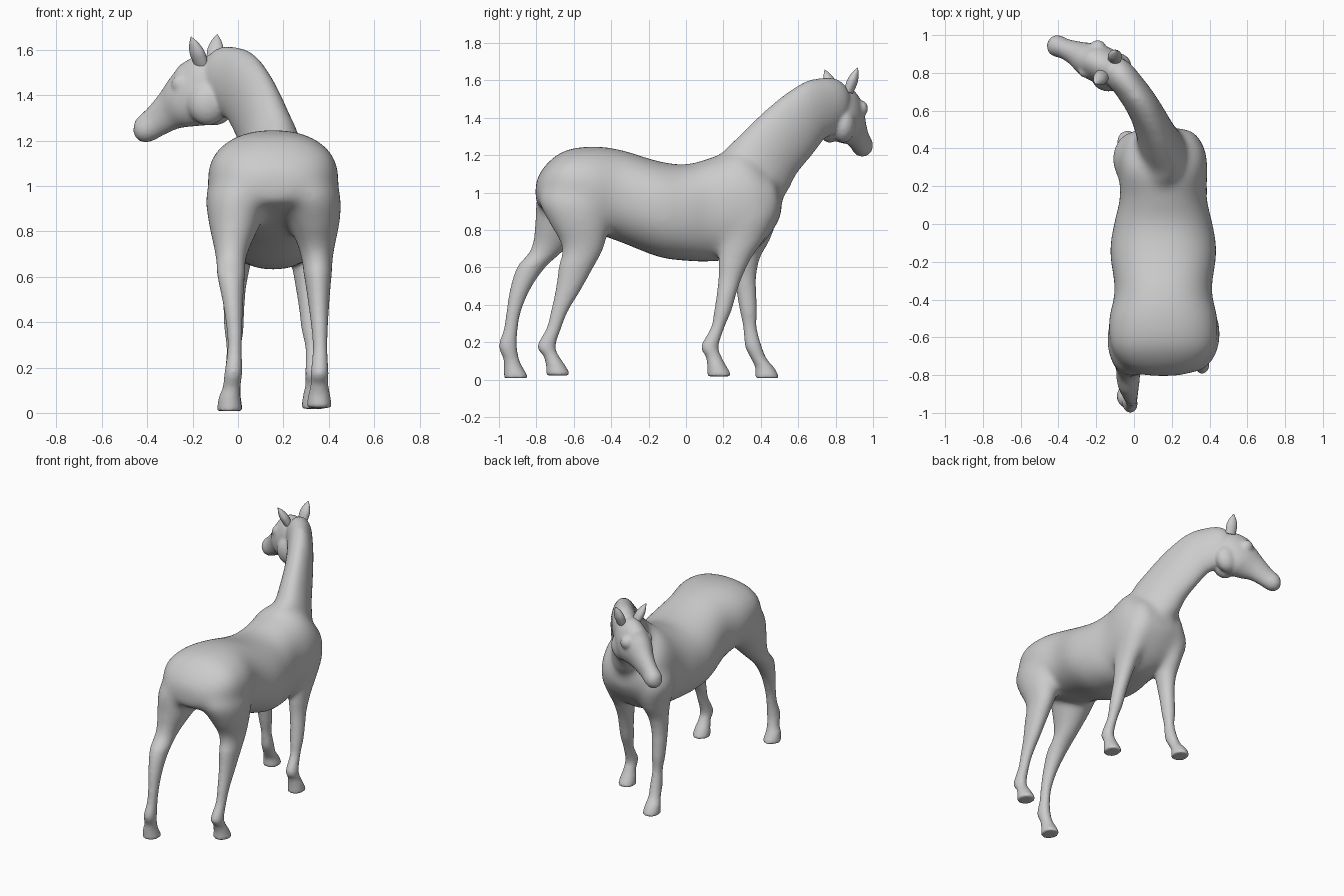
import bpy, bmesh, math
from mathutils import Vector

SIDES = 32


def spline(rows, steps=6):
    """Catmull-Rom through rows of numbers (x, y, z, half_u, half_v)."""
    out = []
    for i in range(len(rows) - 1):
        p0, p1, p2, p3 = (rows[max(i - 1, 0)], rows[i], rows[i + 1], rows[min(i + 2, len(rows) - 1)])
        for s in range(steps):
            t = s / steps
            out.append([0.5 * (2 * b + (c - a) * t + (2 * a - 5 * b + 4 * c - d) * t * t
                               + (3 * b - a - 3 * c + d) * t ** 3)
                        for a, b, c, d in zip(p0, p1, p2, p3)])
    out.append(list(rows[-1]))
    return out


def loft(bm, rows, axes=None, power=2.0):
    """Closed tube through elliptical sections; axes=None follows the path."""
    rows = spline(rows)
    pts = [Vector(r[:3]) for r in rows]
    rings = []
    for i, r in enumerate(rows):
        if axes:
            u, v = axes
        else:
            t = (pts[min(i + 1, len(pts) - 1)] - pts[max(i - 1, 0)]).normalized()
            u = Vector((t.y, -t.x, 0)).normalized()
            v = u.cross(t)
        ring = []
        for k in range(SIDES):
            a = 2 * math.pi * k / SIDES
            c, s = math.cos(a), math.sin(a)
            cu = math.copysign(abs(c) ** (2 / power), c)
            sv = math.copysign(abs(s) ** (2 / power), s)
            ring.append(bm.verts.new(pts[i] + u * cu * max(r[3], .002) + v * sv * max(r[4], .002)))
        rings.append(ring)
    faces = [bm.faces.new(rings[0]), bm.faces.new(rings[-1][::-1])]
    for a, b in zip(rings, rings[1:]):
        for k in range(SIDES):
            n = (k + 1) % SIDES
            faces.append(bm.faces.new((a[k], b[k], b[n], a[n])))
    bmesh.ops.recalc_face_normals(bm, faces=faces)


def blob(bm, loc, r):
    res = bmesh.ops.create_uvsphere(bm, u_segments=20, v_segments=14, radius=1)
    for v in res["verts"]:
        v.co = Vector([c * k + l for c, k, l in zip(v.co, r, loc)])


def finish(bm, name):
    me = bpy.data.meshes.new(name)
    bm.to_mesh(me)
    bm.free()
    ob = bpy.data.objects.new(name, me)
    bpy.context.collection.objects.link(ob)
    for p in me.polygons:
        p.use_smooth = True
    return ob


X, Y, Z = Vector((1, 0, 0)), Vector((0, 1, 0)), Vector((0, 0, 1))
CX = 0.155
body = bmesh.new()

# torso: y, top z, bottom z, half width
torso = [(-.805, 1.05, .95, .07), (-.785, 1.10, .92, .155), (-.73, 1.17, .90, .23),
         (-.64, 1.228, .86, .28), (-.5, 1.248, .79, .288), (-.35, 1.23, .735, .258),
         (-.15, 1.17, .658, .283), (0, 1.152, .636, .262), (.14, 1.19, .633, .23),
         (.28, 1.235, .65, .235), (.38, 1.18, .70, .225), (.46, 1.08, .79, .18), (.51, .99, .88, .08)]
loft(body, [(CX, y, (t + b) / 2, w, (t - b) / 2) for y, t, b, w in torso], (X, Z), 2.25)

# neck
loft(body, [(.155, .20, .97, .10, .15), (.155, .36, 1.10, .128, .205), (.125, .455, 1.22, .108, .19),
            (.08, .56, 1.335, .093, .18), (.03, .65, 1.42, .086, .168), (-.03, .735, 1.46, .082, .157),
            (-.085, .80, 1.49, .08, .128), (-.125, .835, 1.50, .06, .08)])

# head
loft(body, [(-.06, .795, 1.51, .05, .07), (-.12, .82, 1.465, .088, .132), (-.175, .845, 1.41, .100, .15),
            (-.24, .87, 1.37, .092, .122), (-.30, .90, 1.33, .068, .089), (-.36, .925, 1.285, .055, .070),
            (-.41, .944, 1.25, .057, .061), (-.437, .954, 1.235, .044, .045), (-.455, .96, 1.228, .013, .016)])
# brows, and the rounded cheeks of the jaw
for s in (-1, 1):
    blob(body, (-.222 + s * .030, .873 + s * .070, 1.45), (.042, .030, .042))
    blob(body, (-.118 + s * .016, .805 + s * .036, 1.365), (.088, .068, .098))


# legs: (x, y, z, half x, half y) from fetlock upwards, with the foot below
def leg(upper, hoof_x, hoof_y, z0):
    fx, fy = upper[0][:2]
    foot = [(hoof_x, hoof_y, z0, .055, .063), (hoof_x, hoof_y - .002, z0 + .02, .054, .061),
            (hoof_x, hoof_y - .014, z0 + .06, .048, .050),
            ((hoof_x + fx) / 2, (hoof_y * .4 + fy * .6), z0 + .105, .039, .042)]
    loft(body, foot + upper, (X, Y))


# hind legs
leg([(-.02, -.952, .18, .039, .048), (-.015, -.937, .27, .032, .037), (-.015, -.922, .36, .034, .038),
     (-.022, -.888, .48, .044, .053), (-.03, -.828, .60, .060, .075), (-.03, -.735, .70, .073, .095),
     (-.015, -.66, .83, .115, .15), (.0, -.60, .97, .14, .20), (.03, -.58, 1.10, .10, .15)],
    -.037, -.91, .008)
leg([(.36, -.745, .18, .039, .048), (.362, -.705, .28, .032, .039), (.360, -.675, .37, .036, .046),
     (.356, -.63, .48, .046, .067), (.352, -.588, .60, .060, .092), (.347, -.55, .71, .076, .115),
     (.335, -.57, .84, .115, .165), (.31, -.59, .97, .14, .20), (.28, -.58, 1.10, .10, .15)],
    .358, -.685, .022)
# front legs
leg([(.335, .128, .18, .038, .046), (.33, .17, .28, .032, .036), (.322, .197, .37, .042, .046),
     (.315, .217, .46, .046, .052), (.305, .237, .55, .050, .063), (.298, .262, .65, .062, .088),
     (.288, .30, .76, .083, .13), (.275, .34, .90, .108, .15), (.25, .34, 1.04, .08, .12)],
    .335, .177, .018)
leg([(-.02, .36, .18, .038, .044), (-.018, .342, .28, .032, .036), (-.018, .334, .37, .042, .046),
     (-.018, .324, .46, .046, .052), (-.015, .315, .55, .05, .06), (-.007, .318, .65, .062, .078),
     (.002, .335, .76, .085, .125), (.0, .345, .90, .115, .145), (.04, .34, 1.04, .085, .12)],
    -.035, .433, .008)

# points of the shoulders
for x in (.04, .26):
    blob(body, (x, .405, .94), (.10, .10, .16))

horse = finish(body, "horse_body")

# fuse the volumes into one skin
rm = horse.modifiers.new("fuse", 'REMESH')
rm.mode = 'VOXEL'
rm.voxel_size = 0.01
sm = horse.modifiers.new("soften", 'SMOOTH')
sm.factor = 0.5
sm.iterations = 6
deps = bpy.context.evaluated_depsgraph_get()
skin = bmesh.new()
skin.from_mesh(horse.evaluated_get(deps).to_mesh())
bpy.data.objects.remove(horse)
# melt the joins of legs, shoulders and neck into the trunk, leaving slim parts crisp
for i in range(48):
    low = .62 + .003 * i
    area = [v for v in skin.verts if v.co.z > low and v.co.y < .66 - .002 * i]
    bmesh.ops.smooth_vert(skin, verts=area, factor=.5, use_axis_x=True, use_axis_y=True, use_axis_z=True)
finish(skin, "horse_body")

# ears
for name, base, tip in (("ear_right", (-.105, .868, 1.54), (-.092, .918, 1.668)),
                        ("ear_left", (-.158, .795, 1.53), (-.207, .742, 1.657))):
    b, t = Vector(base), Vector(tip)
    bm = bmesh.new()
    loft(bm, [(*b.lerp(t, f), w, w * .75)
              for f, w in ((0, .034), (.25, .037), (.5, .036), (.75, .024), (.93, .009), (1, .002))])
    finish(bm, name)
